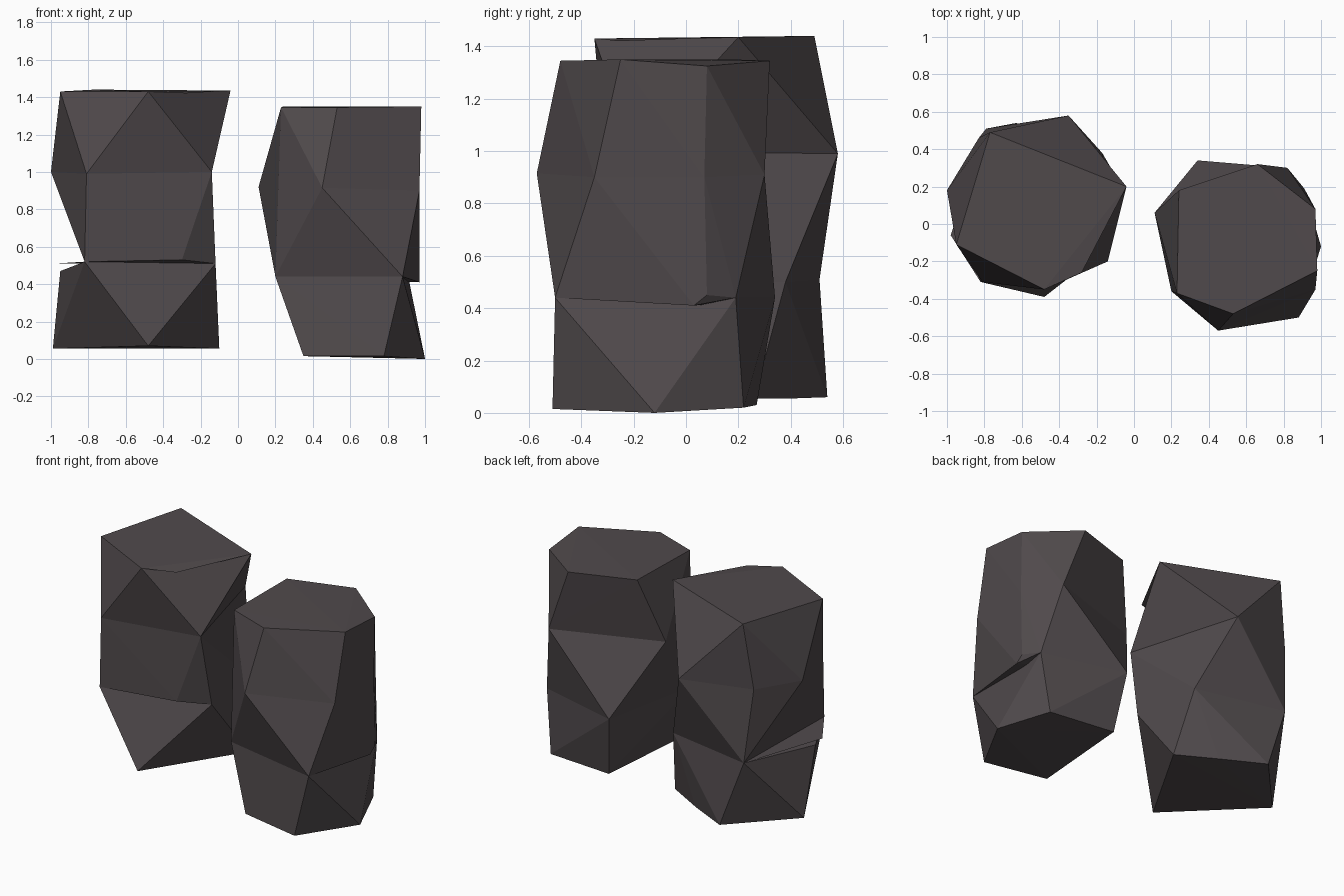
import bpy, bmesh
from mathutils import Vector

if "Cube" in bpy.data.objects:
    bpy.data.objects.remove(bpy.data.objects["Cube"])

# Dark stone colour
stone = bpy.data.materials.new("dark_stone")
stone.diffuse_color = (0.08, 0.068, 0.072, 1)
stone.use_nodes = True
stone.node_tree.nodes["Principled BSDF"].inputs["Base Color"].default_value = stone.diffuse_color


def hull_faces(points):
    """Convex block around the points, as a list of faces of coordinates."""
    bm = bmesh.new()
    for p in points:
        bm.verts.new(p)
    bmesh.ops.convex_hull(bm, input=bm.verts[:])
    faces = [[tuple(v.co) for v in f.verts] for f in bm.faces]
    bm.free()
    return faces


def within(face, seam):
    return all(any((Vector(c) - Vector(s)).length < 1e-4 for s in seam) for c in face)


def rock(name, crown, waist, middle, seam, base, lips=()):
    """Three faceted blocks joined at the waist and seam rings, plus thin lips."""
    bm = bmesh.new()
    for block in (crown + waist, waist + middle + seam, seam + base):
        for face in hull_faces(block):
            if not (within(face, waist) or within(face, seam)):
                bm.faces.new([bm.verts.new(c) for c in face])
    for lip in lips:
        bm.faces.new([bm.verts.new(c) for c in lip])
    bmesh.ops.remove_doubles(bm, verts=bm.verts[:], dist=1e-4)
    mesh = bpy.data.meshes.new(name)
    bm.to_mesh(mesh)
    bm.free()
    mesh.materials.append(stone)
    bpy.context.collection.objects.link(bpy.data.objects.new(name, mesh))


# Left rock: pinched waist, chipped top edge and a thin shelf on the left
rock("left_rock",
     crown=[(-.95, -.11, 1.43), (-.48, -.35, 1.43), (-.04, .20, 1.435), (-.77, .49, 1.44)],
     waist=[(-1.0, .18, 1.0), (-.81, -.31, .99), (-.14, -.20, 1.0),
            (-.35, .58, .99), (-.83, .46, 1.0)],
     middle=[(-.30, -.23, .53)],
     seam=[(-.82, -.31, .52), (-.12, -.11, .51), (-.17, .38, .50), (-.79, .51, .51)],
     base=[(-.95, -.03, .47), (-.48, -.39, .07), (-.10, .26, .055), (-.35, .40, .055),
           (-.63, .54, .06), (-.99, .15, .055)],
     lips=[[(-.48, -.35, 1.43), (-.28, -.26, 1.42), (-.04, .20, 1.435)],
           [(-.82, -.31, .52), (-.79, .51, .51), (-.98, -.06, .51)]])

# Right rock: fuller waist and a small overhanging lip on the right
rock("right_rock",
     crown=[(.23, -.37, 1.345), (.53, -.48, 1.345), (.98, -.25, 1.35),
            (.97, .08, 1.325), (.66, .32, 1.345), (.24, .18, 1.35)],
     waist=[(.11, .06, .92), (.215, -.365, .90), (.45, -.57, .915),
            (.97, -.35, .90), (.97, .07, .90), (.82, .30, .91)],
     middle=[(.97, .03, .41), (.97, .08, .45)],
     seam=[(.20, -.36, .44), (.88, -.50, .44), (.91, .19, .44), (.34, .34, .44)],
     base=[(.35, -.42, .015), (.78, -.51, .015), (1.0, -.12, 0),
           (.86, .22, .02), (.39, .27, .03)])
